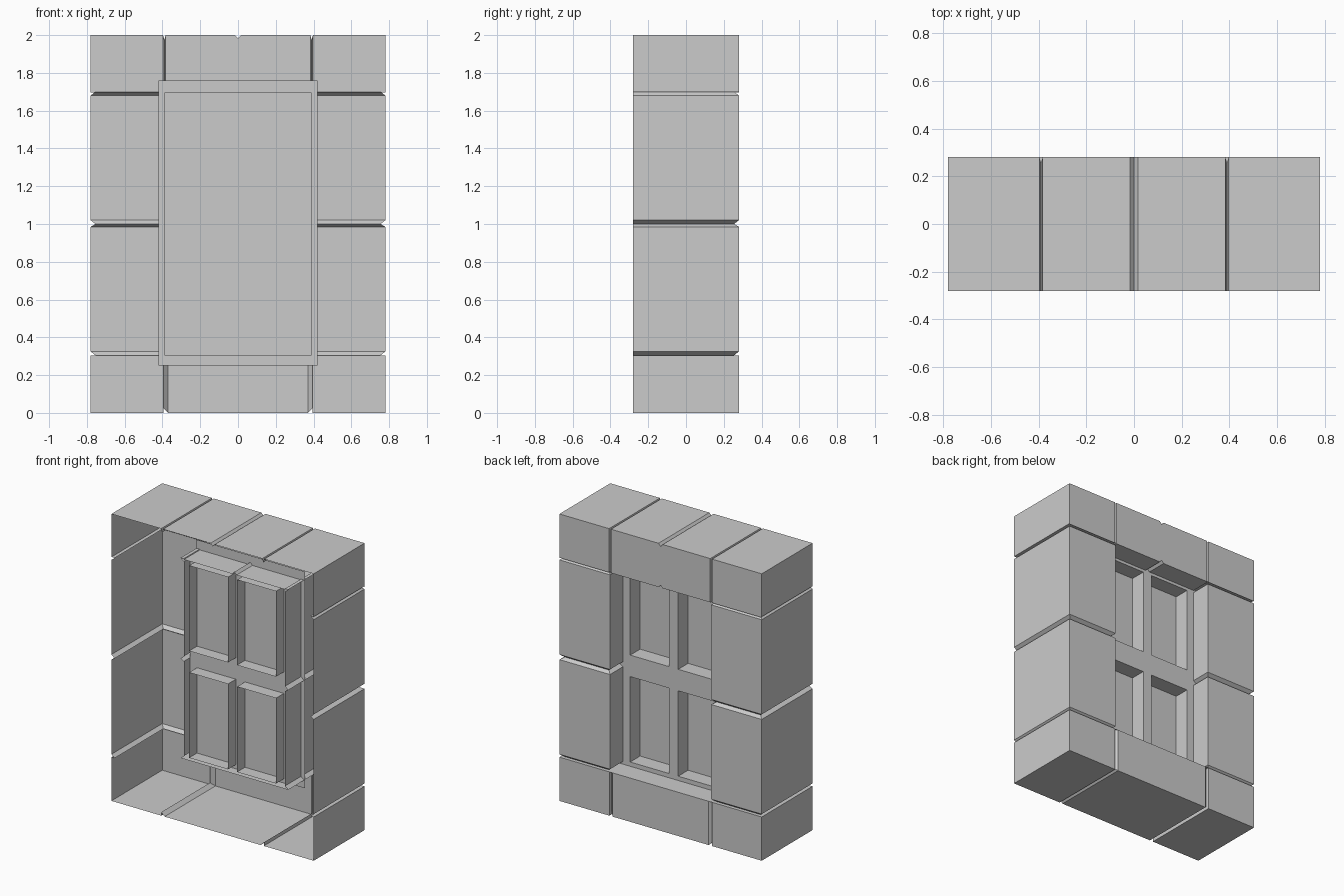
import bpy, bmesh

if "Cube" in bpy.data.objects:
    bpy.data.objects.remove(bpy.data.objects["Cube"])

W, D, H = 0.78, 0.28, 2.0        # half width, half depth, height
OX, OZ0, OZ1 = 0.39, 0.305, 1.70  # opening half width, sill and lintel heights
LIP = -0.04                       # inner end of the reveal
G = 0.025                         # joint depth


def make(name, faces):
    """Mesh object from a list of polygons, welded together."""
    bm = bmesh.new()
    for f in faces:
        bm.faces.new([bm.verts.new(p) for p in f])
    bmesh.ops.remove_doubles(bm, verts=bm.verts, dist=0.0001)
    bmesh.ops.recalc_face_normals(bm, faces=bm.faces)
    me = bpy.data.meshes.new(name)
    bm.to_mesh(me)
    bm.free()
    ob = bpy.data.objects.new(name, me)
    bpy.context.collection.objects.link(ob)
    return ob


def sweep(rings):
    """Quads joining successive open cross-sections."""
    faces = []
    for a, b in zip(rings, rings[1:]):
        for i in range(len(a) - 1):
            faces.append([a[i], a[i + 1], b[i + 1], b[i]])
    return faces


def mirrored(half):
    """Mirror (position, ...) stations about zero."""
    return [(-s[0],) + s[1:] for s in reversed(half) if s[0] > 0] + half


# Side stones: open-backed shells with chamfered joints
side_stations = [(OZ0, 0), (OZ0, G), (0.325, 0), (0.985, 0), (1.0, G),
                 (1.02, 0), (1.68, 0), (OZ1, G), (OZ1, 0)]
for s, side in ((-1, "left"), (1, "right")):
    rings = [[(s * (W - d), -D, z), (s * (W - d), D - d, z),
              (s * (OX + d), D - d, z), (s * (OX + d), LIP, z)]
             for z, d in side_stations]
    make(side + "_side_stones", sweep(rings))


def end_caps(z0, z1):
    return [[(x, -D, z0), (x, D, z0), (x, D, z1), (x, -D, z1)] for x in (-W, W)]


# Bottom row: two corner stones and the sill
row = mirrored([(0.37, 0), (0.395, G), (0.395, 0), (W, 0)])
rings = [[(x, -D, d), (x, D - d, d), (x, D - d, OZ0)] for x, d in row]
make("bottom_stones", sweep(rings) + end_caps(0, OZ0))
make("sill_reveal", [[(-OX, D, OZ0), (OX, D, OZ0), (OX, LIP, OZ0), (-OX, LIP, OZ0)]])

# Top row: two corner stones and a lintel notched at its middle
row = mirrored([(0.0, 0, 0.018), (0.016, 0, 0), (0.383, 0, 0), (0.39, G, 0),
                (0.397, 0, 0), (W, 0, 0)])
rings = [[(x, -D, H - d - e), (x, D - d, H - d - e), (x, D - d, OZ1 - 0.005 + e)]
         for x, d, e in row]
make("top_stones", sweep(rings) + end_caps(OZ1, H))
row = mirrored([(0.0, 0.018), (0.016, 0), (OX, 0)])
make("lintel_reveal", sweep([[(x, D, OZ1 - 0.005 + e), (x, LIP, OZ1 - 0.005 + e)]
                             for x, e in row]))

# Window frame: sheet with four openings, each lined by a deep sleeve
FY, BY = 0.136, -0.06
xs = [-0.42, -0.335, -0.035, 0.035, 0.335, 0.42]
zs = [0.25, 0.335, 0.93, 1.08, 1.675, 1.76]
faces = []
for i in range(5):
    for j in range(5):
        loop = [(xs[i], zs[j]), (xs[i + 1], zs[j]),
                (xs[i + 1], zs[j + 1]), (xs[i], zs[j + 1])]
        if i % 2 and j % 2:
            for a, b in zip(loop, loop[1:] + loop[:1]):
                faces.append([(a[0], FY, a[1]), (b[0], FY, b[1]),
                              (b[0], BY, b[1]), (a[0], BY, a[1])])
        else:
            faces.append([(x, FY, z) for x, z in loop])
make("window_frame", faces)

# Glass sheet
make("window_pane", [[(-OX, 0.027, OZ0), (OX, 0.027, OZ0),
                      (OX, 0.027, OZ1 - 0.005), (-OX, 0.027, OZ1 - 0.005)]])
